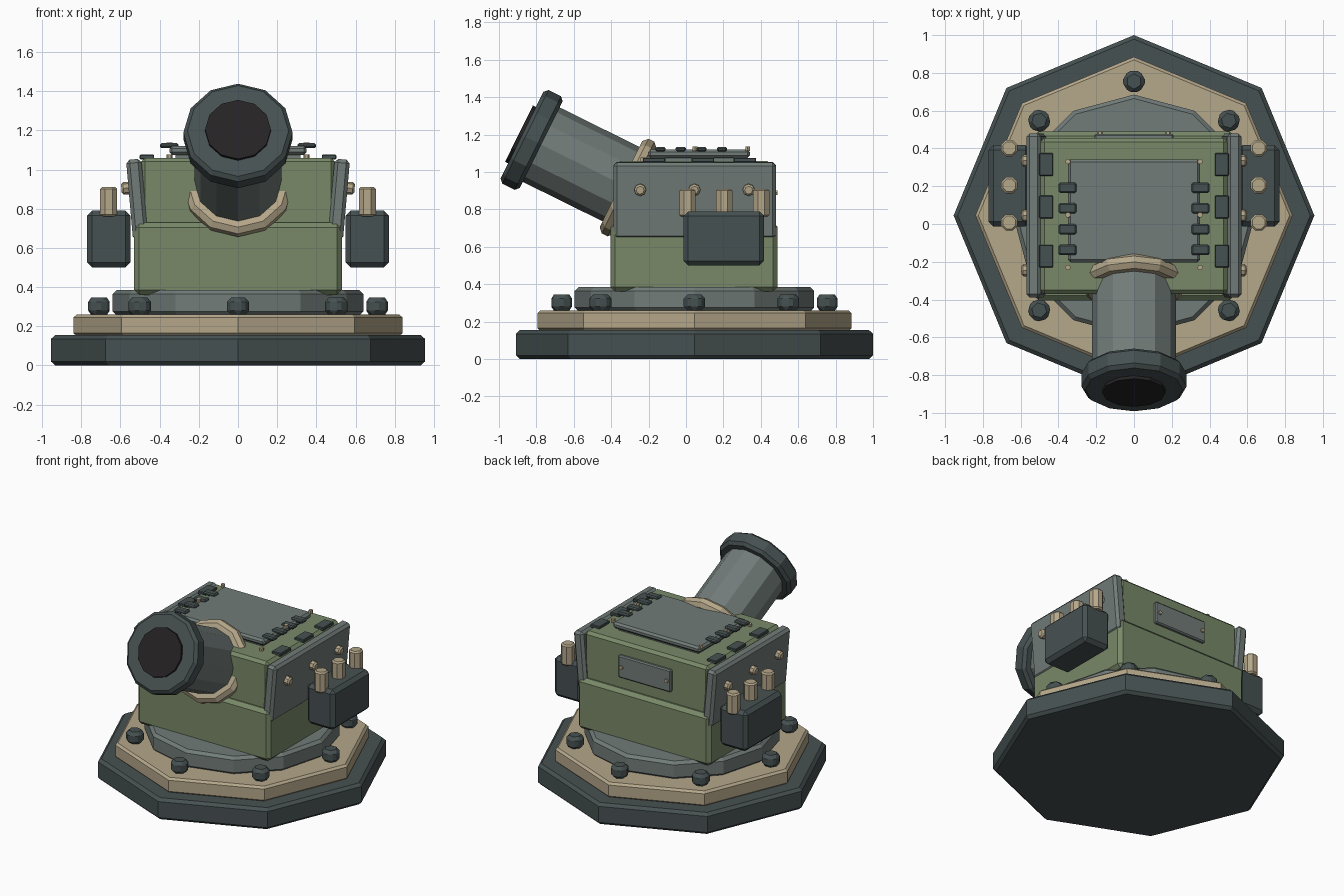
import bpy, bmesh, math
from mathutils import Matrix, Vector

if "Cube" in bpy.data.objects:
    bpy.data.objects.remove(bpy.data.objects["Cube"])


def material(name, rgb):
    m = bpy.data.materials.new(name)
    m.diffuse_color = (*rgb, 1)
    m.use_nodes = True
    m.node_tree.nodes["Principled BSDF"].inputs["Base Color"].default_value = m.diffuse_color
    return m


DARK = material("dark slate", (0.062, 0.082, 0.083))
GREY = material("steel grey", (0.165, 0.2, 0.19))
GREEN = material("olive green", (0.19, 0.25, 0.14))
TAN = material("tan", (0.46, 0.385, 0.255))
BLACK = material("bore black", (0.018, 0.016, 0.016))


def finish(name, bm, mat, matrix, bevel):
    """Bevel the mesh, place it and link it as a flat shaded object."""
    if bevel:
        edges = [e for e in bm.edges if e.calc_face_angle(0) > 0.9]
        bmesh.ops.bevel(bm, geom=edges, offset=bevel, segments=1, affect='EDGES')
    bm.transform(matrix)
    bmesh.ops.recalc_face_normals(bm, faces=bm.faces)
    me = bpy.data.meshes.new(name)
    bm.to_mesh(me)
    bm.free()
    me.materials.append(mat)
    ob = bpy.data.objects.new(name, me)
    bpy.context.collection.objects.link(ob)
    return ob


def box(name, centre, size, mat, bevel=0.0, rot=Matrix()):
    bm = bmesh.new()
    bmesh.ops.create_cube(bm, size=1, matrix=Matrix.Diagonal((*size, 1)))
    return finish(name, bm, mat, Matrix.Translation(centre) @ rot, bevel)


def prism(name, centre, r, depth, sides, mat, bevel=0.0, rot=Matrix(), turn=0.0):
    """Regular prism centred on a point; a corner lies on local +x."""
    bm = bmesh.new()
    ring = [bm.verts.new((r * math.cos(math.tau * i / sides + turn),
                          r * math.sin(math.tau * i / sides + turn), -depth / 2))
            for i in range(sides)]
    face = bm.faces.new(ring)
    ext = bmesh.ops.extrude_face_region(bm, geom=[face])
    top = [v for v in ext["geom"] if isinstance(v, bmesh.types.BMVert)]
    bmesh.ops.translate(bm, verts=top, vec=(0, 0, depth))
    return finish(name, bm, mat, Matrix.Translation(centre) @ rot, bevel)


# Stepped base and turntable
CY = 0.045
prism("base_plate", (0, CY, 0.0775), 0.955, 0.155, 8, DARK, 0.02)
prism("base_ring", (0, CY, 0.205), 0.84, 0.11, 8, TAN, 0.015)
prism("turntable", (0, CY, 0.32), 0.64, 0.13, 12, GREY, 0.02)

# Anchor bolts around the turntable
for i in range(8):
    a = math.tau * i / 8
    prism("anchor_bolt", (0.71 * math.cos(a), CY + 0.71 * math.sin(a), 0.302),
          0.066, 0.088, 6, DARK, 0.022, Matrix.Rotation(a, 4, 'Z'))

# Hull
box("lower_hull", (0, 0.043, 0.545), (1.06, 0.895, 0.37), GREEN, 0.025)
box("upper_hull", (0, 0.042, 0.88), (0.99, 0.825, 0.36), GREEN, 0.02)

# Hatch on the roof
box("hatch_frame", (0, 0.07, 1.065), (0.64, 0.49, 0.03), GREY)
box("hatch", (0, 0.07, 1.098), (0.70, 0.545, 0.045), GREY, 0.014)
box("rear_panel", (0, 0.462, 0.89), (0.42, 0.03, 0.16), GREY, 0.008)

rot_x = Matrix.Rotation(math.pi / 2, 4, 'X')
for s in (-1, 1):
    # Leaning side armour with its rivets
    lean = Matrix.Rotation(s * math.radians(5), 4, 'Y')
    box("side_armour", (s * 0.515, 0.046, 0.848), (0.078, 0.868, 0.41), GREY, 0.018, lean)
    for y in (-0.245, 0.045, 0.335):
        prism("side_rivet", (s * 0.568, y, 0.905), 0.032, 0.055, 8, TAN, 0.01,
              lean @ Matrix.Rotation(math.pi / 2, 4, 'Y'))
    # Ammunition box with canisters
    box("ammo_box", (s * 0.66, 0.202, 0.645), (0.22, 0.43, 0.29), DARK, 0.025)
    for y in (0.008, 0.205, 0.402):
        prism("canister", (s * 0.66, y, 0.835), 0.047, 0.15, 8, TAN, 0.01, turn=math.pi / 8)
    # Roof vents
    for y in (0.315, 0.09, -0.17):
        box("roof_vent", (s * 0.465, y, 1.064), (0.074, 0.12, 0.024), DARK, 0.004)
    # Hatch cleats and studs
    for y in (0.192, 0.083, -0.028, -0.137):
        box("hatch_cleat", (s * 0.352, y, 1.122), (0.095, 0.055, 0.025), DARK, 0.008)
    for y, z in ((-0.23, 1.065), (0.048, 1.125), (0.33, 1.125)):
        prism("roof_stud", (s * 0.35, y, z), 0.015, 0.025, 6, TAN)
    # Rear panel studs
    prism("panel_stud", (s * 0.18, 0.478, 0.89), 0.014, 0.022, 6, TAN, 0, rot_x)

# Cannon: axis leans up towards the front
AXIS = Vector((0, -math.cos(math.radians(26.3)), math.sin(math.radians(26.3))))
MUZZLE = Vector((0, -0.877, 1.197))
AIM = Matrix.Rotation(math.radians(90 - 26.3), 4, 'X')


def barrel_part(name, r, front, back, mat, bevel=0.0):
    """Twelve-sided part between two distances behind the muzzle face."""
    prism(name, MUZZLE - AXIS * (front + back) / 2, r, back - front, 12, mat, bevel, AIM,
          math.pi / 2)


barrel_part("barrel", 0.222, 0.03, 0.78, GREY)
barrel_part("muzzle_ring", 0.279, 0.0, 0.115, DARK, 0.02)
barrel_part("bore", 0.168, -0.018, 0.03, BLACK)
barrel_part("barrel_collar", 0.282, 0.59, 0.675, TAN, 0.025)
